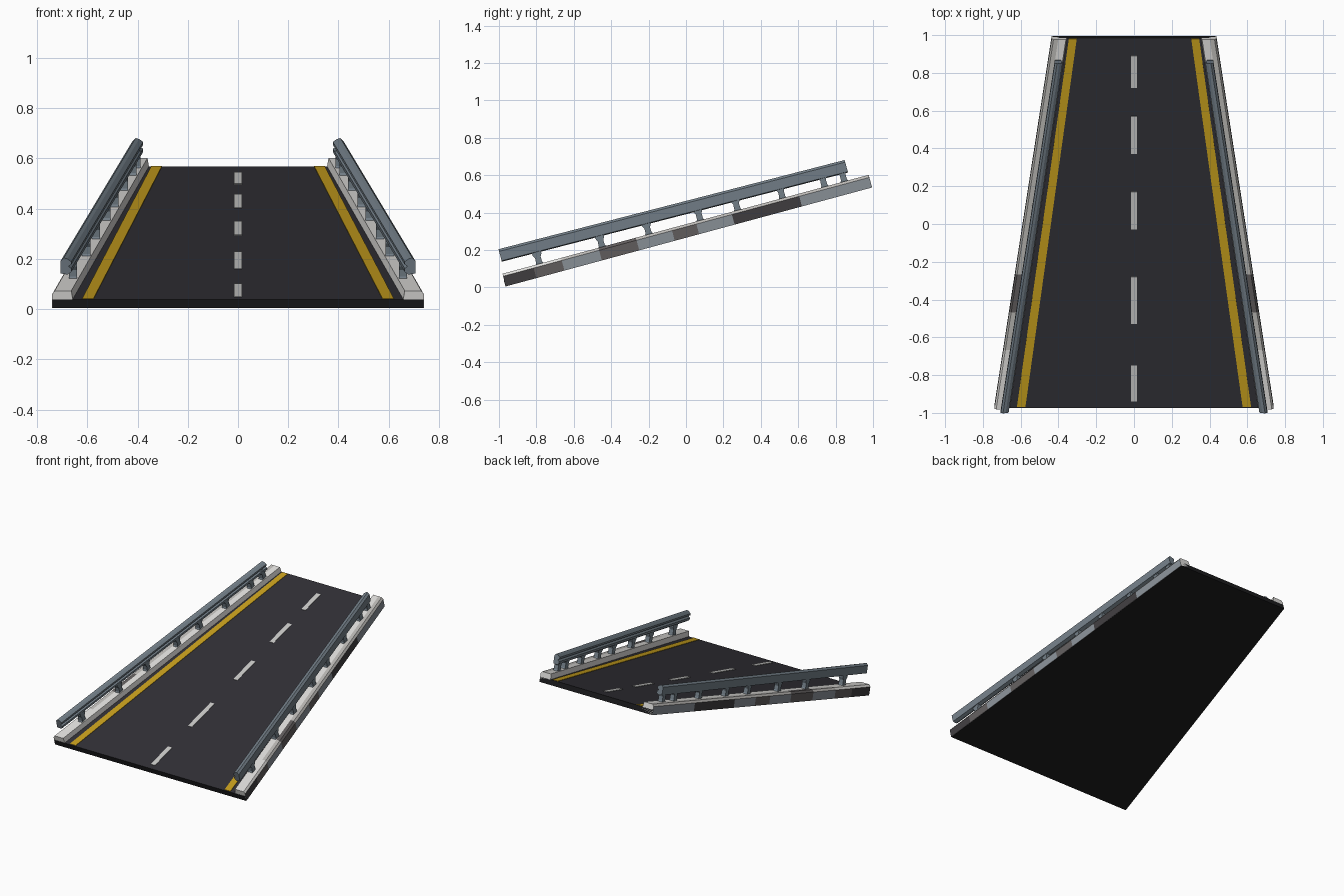
import bpy, bmesh
from mathutils import Vector

cube = bpy.data.objects.get("Cube")
if cube:
    bpy.data.objects.remove(cube)

Y0, Y1 = -0.965, 0.995            # lower and upper ends of the ramp
NORMAL = Vector((0, -0.26, 0.966))


def material(name, r, g, b):
    m = bpy.data.materials.new(name)
    m.use_nodes = True
    m.diffuse_color = (r, g, b, 1)
    m.node_tree.nodes["Principled BSDF"].inputs["Base Color"].default_value = (r, g, b, 1)
    return m


ASPHALT = material("asphalt", 0.03, 0.029, 0.036)
UNDERSIDE = material("black underside", 0.011, 0.011, 0.012)
YELLOW = material("yellow line", 0.56, 0.34, 0.012)
DASH = material("white line", 0.58, 0.58, 0.57)
WHITE = material("white curb", 0.74, 0.73, 0.71)
PALE = material("pale grey curb", 0.5, 0.49, 0.47)
STEEL = material("blue grey steel", 0.17, 0.21, 0.245)
LIGHT = material("light grey paint", 0.25, 0.28, 0.31)
BROWN = material("brown grey paint", 0.12, 0.11, 0.11)
DARK = material("dark grey paint", 0.05, 0.047, 0.05)


def half_width(y):
    return 0.74 - 0.155 * (y - Y0)


def place(x, y, h):
    """Point at height h square above the sloping base."""
    return Vector((x, y, 0.005 + 0.27 * (y - Y0))) + NORMAL * h


def loft(name, rings, mats, rule=None):
    """Skin closed rings of equal size; rule(ring, side) gives the material slot."""
    bm = bmesh.new()
    loops = [[bm.verts.new(p) for p in ring] for ring in rings]
    n = len(loops[0])
    for i in range(len(loops) - 1):
        for j in range(n):
            k = (j + 1) % n
            f = bm.faces.new((loops[i][j], loops[i][k], loops[i + 1][k], loops[i + 1][j]))
            f.material_index = rule(i, j) if rule else 0
    bm.faces.new(loops[0])
    bm.faces.new(loops[-1])
    bmesh.ops.recalc_face_normals(bm, faces=bm.faces)
    mesh = bpy.data.meshes.new(name)
    bm.to_mesh(mesh)
    bm.free()
    for m in mats:
        mesh.materials.append(m)
    obj = bpy.data.objects.new(name, mesh)
    bpy.context.collection.objects.link(obj)
    return obj


def section(side, y, profile, lift=0):
    """Ring from (inset from the road edge, height) pairs."""
    return [place(side * (half_width(y) - d), y, h + lift) for d, h in profile]


def strip(name, y0, y1, xs0, xs1, mat):
    """Thin painted line on the road surface."""
    rings = [[place(x, y, h) for x, h in ((a, 0.03), (b, 0.03), (b, 0.038), (a, 0.038))]
             for y, (a, b) in ((y0, xs0), (y1, xs1))]
    loft(name, rings, [mat])


# Sloping tapered road slab
slab = []
for y in (Y0, Y1):
    w = half_width(y) - 0.002
    slab.append([place(-w, y, 0), place(w, y, 0), place(w, y, 0.035), place(-w, y, 0.035)])
loft("road_slab", slab, [UNDERSIDE, ASPHALT], lambda i, j: int(j == 2))

# Centre dashes
for i, (a, b) in enumerate(((-0.93, -0.74), (-0.52, -0.27), (-0.02, 0.18),
                            (0.38, 0.58), (0.73, 0.9))):
    strip(f"centre_dash_{i + 1}", a, b, (-0.016, 0.016), (-0.016, 0.016), DASH)

# Painted curb blocks: end of each block and the paint on its outer face
BLOCKS = ((-0.8, 3), (-0.65, 2), (-0.45, 1), (-0.25, 2), (-0.06, 1),
          (0.07, 2), (0.26, 1), (0.62, 3), (Y1, 1))
CURB = ((0, 0), (0, 0.056), (0.01, 0.07), (0.035, 0.07), (0.076, 0.07), (0.084, 0.02))
PAINTS = [WHITE, LIGHT, BROWN, DARK, PALE]


def curb_paint(i, j):
    if j == 0:
        return BLOCKS[i][1]
    if j in (1, 2):
        return (0, 0, 4, 2)[i] if i < 4 and i != 2 else 4
    return 0


# W-shaped beam and post outline
BEAM = ((0.032, 0.12), (0.032, 0.172), (0.044, 0.184), (0.058, 0.18), (0.074, 0.168),
        (0.074, 0.156), (0.062, 0.149), (0.074, 0.14), (0.074, 0.126), (0.058, 0.115))
POST = ((0.06, 0.026), (0.078, 0.016), (0.105, 0.015), (0.122, 0.024), (0.14, 0.024))

for side, label in ((1, "left"), (-1, "right")):
    strip(f"{label}_edge_line", Y0 + 0.005, Y1 - 0.005, (side * 0.575, side * 0.62),
          (side * 0.303, side * 0.345), YELLOW)

    ys = [Y0 + 0.002] + [b[0] for b in BLOCKS]
    loft(f"{label}_curb", [section(side, y, CURB) for y in ys], PAINTS, curb_paint)

    ends = ((-0.95, 0.018), (0.895, -0.004))
    loft(f"{label}_guard_rail", [section(side, y, BEAM, up) for y, up in ends], [STEEL])

    # Posts, flared at foot and head
    for i, y in enumerate((-0.765, -0.43, -0.18, 0.095, 0.295, 0.535, 0.76, 0.865)):
        rings = []
        for h, r in POST:
            x = side * (half_width(y) - 0.053)
            rings.append([place(x + a * 0.016, y + b * r, h)
                          for a, b in ((-1, -1), (1, -1), (1, 1), (-1, 1))])
        loft(f"{label}_post_{i + 1}", rings, [STEEL])
